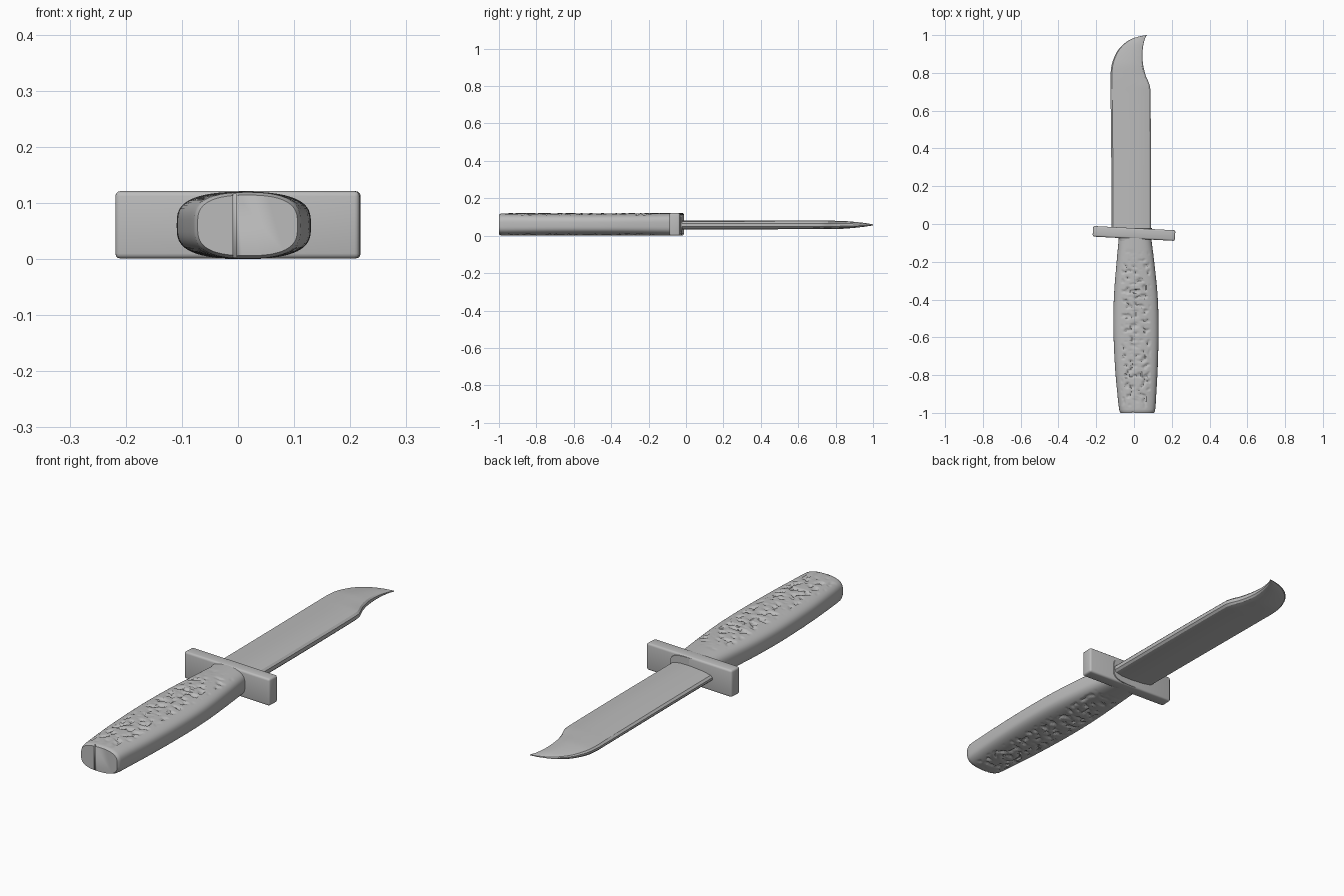
import bpy, bmesh, math
from mathutils import Vector, noise

if "Cube" in bpy.data.objects:
    bpy.data.objects.remove(bpy.data.objects["Cube"])

grey = bpy.data.materials.new("plain grey")
grey.use_nodes = True
grey.diffuse_color = (0.5, 0.5, 0.5, 1)
grey.node_tree.nodes["Principled BSDF"].inputs["Base Color"].default_value = (0.5, 0.5, 0.5, 1)

MID_Z = 0.064


def finish(name, bm, angle=35):
    bmesh.ops.recalc_face_normals(bm, faces=bm.faces)
    mesh = bpy.data.meshes.new(name)
    bm.to_mesh(mesh)
    bm.free()
    obj = bpy.data.objects.new(name, mesh)
    bpy.context.collection.objects.link(obj)
    mesh.materials.append(grey)
    bpy.ops.object.select_all(action='DESELECT')
    obj.select_set(True)
    bpy.context.view_layer.objects.active = obj
    bpy.ops.object.shade_smooth_by_angle(angle=math.radians(angle))
    return obj


def loft(rings):
    """Skin a list of equal-length point rings and cap both ends."""
    bm = bmesh.new()
    loops = [[bm.verts.new(p) for p in ring] for ring in rings]
    n = len(loops[0])
    for a, b in zip(loops, loops[1:]):
        for i in range(n):
            j = (i + 1) % n
            bm.faces.new((a[i], a[j], b[j], b[i]))
    bm.faces.new(loops[0])
    bm.faces.new(loops[-1])
    return bm


def sample(table, y):
    """Smoothly interpolate the rows (y, a, b, ...) of a profile."""
    for i in range(len(table) - 1):
        p, q = table[i], table[i + 1]
        if y <= q[0]:
            break
    o = table[max(i - 1, 0)]
    r = table[min(i + 2, len(table) - 1)]
    h = q[0] - p[0]
    t = min(max((y - p[0]) / h, 0), 1)
    out = []
    for k in range(1, len(p)):
        m0 = (q[k] - o[k]) / (q[0] - o[0]) * h
        m1 = (r[k] - p[k]) / (r[0] - p[0]) * h
        out.append((2*t**3 - 3*t*t + 1) * p[k] + (t**3 - 2*t*t + t) * m0
                   + (3*t*t - 2*t**3) * q[k] + (t**3 - t*t) * m1)
    return out


# Handle: swelling grip with worn, pitted upper and lower faces
grip = [(-1.0, -0.072, 0.106, 0.054), (-0.985, -0.078, 0.112, 0.059),
        (-0.9, -0.088, 0.118, 0.060), (-0.75, -0.101, 0.126, 0.060),
        (-0.55, -0.109, 0.130, 0.060), (-0.38, -0.106, 0.125, 0.060),
        (-0.2, -0.092, 0.107, 0.060), (-0.05, -0.078, 0.088, 0.060)]


def power(v, e):
    return math.copysign(abs(v) ** e, v)


rings = []
SIDES, STEPS = 96, 200
for s in range(STEPS + 1):
    y = -1 + 0.95 * s / STEPS
    left, right, half = sample(grip, y)
    cx, w = (left + right) / 2, (right - left) / 2
    ring = []
    for i in range(SIDES):
        a = 2 * math.pi * i / SIDES
        x = cx + w * power(math.cos(a), 0.82)
        z = half * power(math.sin(a), 0.62)
        # pits fade out toward the sides and both ends
        mask = max(0, min(1, (0.08 - abs(x - 0.01)) / 0.02))
        mask *= max(0, min(1, (y + 0.98) / 0.06, (-0.13 - y) / 0.12))
        pit = noise.noise(Vector((x * 45, y * 38, 5 if z > 0 else 20)))
        z -= math.copysign(0.007 * mask * max(0, min(1, pit * 5 - 0.6)), z)
        ring.append((x, y, MID_Z + z))
    rings.append(ring)
handle = finish("handle", loft(rings), 40)


def box(bm, centre, size):
    verts = bmesh.ops.create_cube(bm, size=1)["verts"]
    for v in verts:
        v.co = Vector([c + k * d for c, k, d in zip(centre, v.co, size)])
    return verts


# Seam cut across the butt of the handle
bm = bmesh.new()
box(bm, (-0.006, -1.0, MID_Z), (0.006, 0.016, 0.2))
cutter = finish("seam_cutter", bm)
cutter.hide_render = True
cutter.hide_set(True)
cut = handle.modifiers.new("butt seam", 'BOOLEAN')
cut.object = cutter
cut.solver = 'EXACT'

# Guard: slightly tilted crossbar with softened edges
bm = bmesh.new()
box(bm, (0, 0, 0), (0.436, 0.056, 0.12))
bmesh.ops.bevel(bm, geom=bm.edges[:], offset=0.009, segments=3, profile=0.5, affect='EDGES')
guard = finish("guard", bm)
guard.location = (0, -0.05, 0.065)
guard.rotation_euler.z = math.radians(-3)

# Collar where the grip swells into the guard
neck = []
for y, w, h in [(-0.13, 0.078, 0.052), (-0.085, 0.083, 0.058), (-0.05, 0.092, 0.060), (-0.022, 0.09, 0.056)]:
    neck.append([(0.004 + w * power(math.cos(a), 0.7), y, MID_Z + h * power(math.sin(a), 0.5))
                 for a in [2 * math.pi * i / 48 for i in range(48)]])
finish("collar", loft(neck), 40)

# Blade: swept clip point, thin edges and a thicker spine side
outline = [(-0.06, -0.118, 0.090, 0.024), (0.3, -0.120, 0.090, 0.024),
           (0.70, -0.124, 0.087, 0.023), (0.735, -0.124, 0.083, 0.023),
           (0.79, -0.124, 0.061, 0.022), (0.84, -0.119, 0.049, 0.021),
           (0.88, -0.106, 0.045, 0.018), (0.92, -0.085, 0.046, 0.014),
           (0.955, -0.052, 0.051, 0.010), (0.98, -0.012, 0.058, 0.006),
           (0.993, 0.028, 0.064, 0.004), (1.0, 0.064, 0.068, 0.002)]
# (fraction across the width, fraction of half thickness)
section = [(0, 0.2), (0.04, 0.55), (0.25, 0.85), (0.55, 1.0), (0.80, 1.0), (0.96, 0.7), (1, 0.35)]
rings = []
for s in range(121):
    t = s / 120
    y = -0.06 + 1.06 * (1 - (1 - t) ** 1.6)  # closer rings at the tip
    left, right, half = sample(outline, y)
    top = [(left + u * (right - left), y, 0.062 + half * v) for u, v in section]
    low = [(x, y, 0.124 - z) for x, y, z in reversed(top)]
    rings.append(top + low)
finish("blade", loft(rings), 25)

# Rest the lowest point of the knife on the ground
for obj in bpy.context.collection.objects:
    if obj.name in {"handle", "guard", "collar", "blade", "seam_cutter"}:
        obj.location.z -= 0.004
